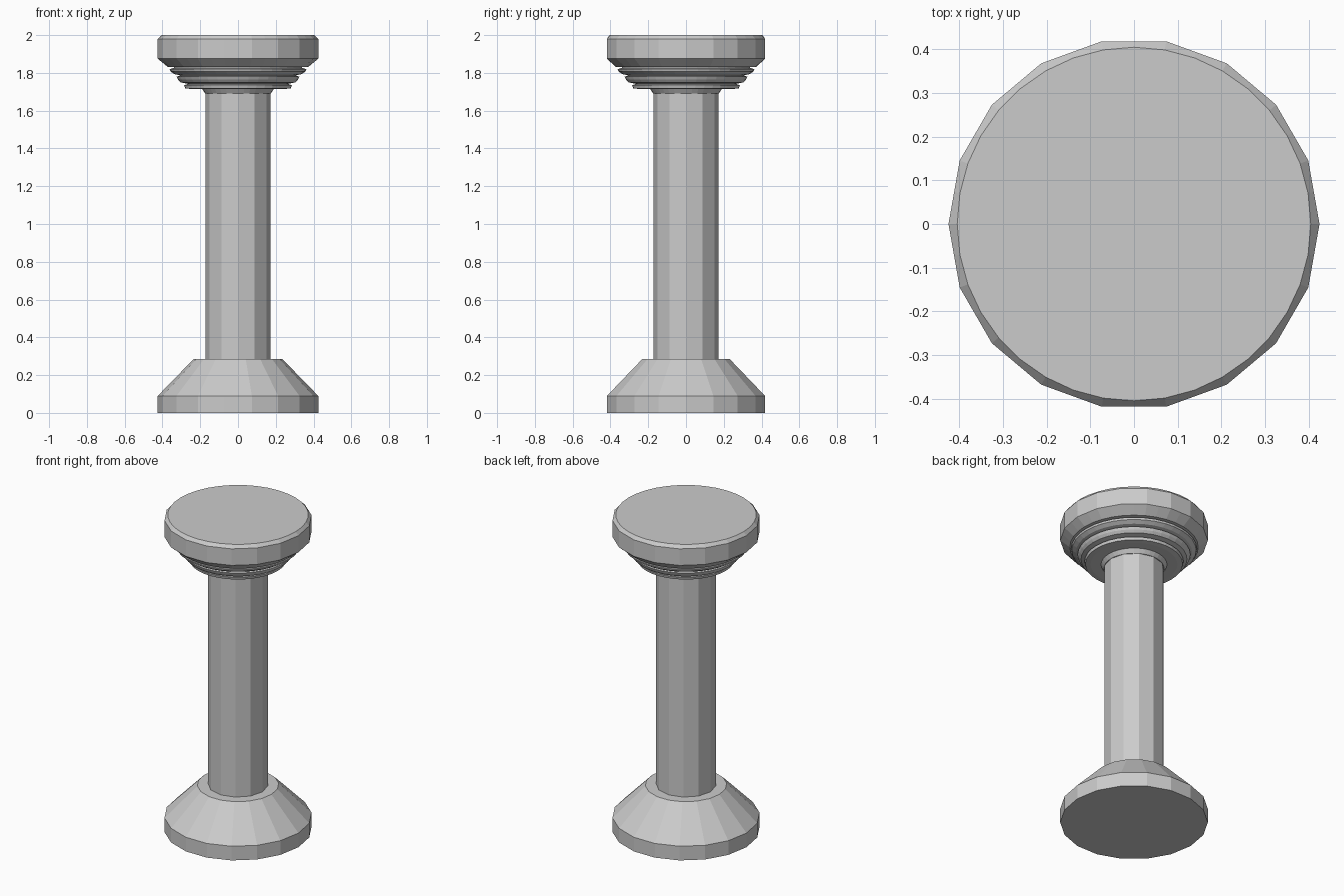
import bpy, bmesh, math

if "Cube" in bpy.data.objects:
    bpy.data.objects.remove(bpy.data.objects["Cube"])


def lathe(name, profile, sides, facets=None):
    """Revolve (radius, z[, round]) points; non-round rings lie on a polygon of `facets` sides."""
    facets = facets or sides
    step = 2 * math.pi / facets
    bm = bmesh.new()
    rings = []
    for point in profile:
        r, z = point[:2]
        is_round = len(point) > 2
        ring = []
        for i in range(sides):
            a = 2 * math.pi * i / sides
            off = (a + 1e-9) % step - step / 2
            rad = r if is_round else r * math.cos(step / 2) / math.cos(off)
            ring.append(bm.verts.new((rad * math.cos(a), rad * math.sin(a), z)))
        rings.append(ring)
    for low, high in zip(rings, rings[1:]):
        for i in range(sides):
            j = (i + 1) % sides
            bm.faces.new((low[i], low[j], high[j], high[i]))
    bm.faces.new(rings[0][::-1])
    bm.faces.new(rings[-1])
    bmesh.ops.recalc_face_normals(bm, faces=bm.faces)
    mesh = bpy.data.meshes.new(name)
    bm.to_mesh(mesh)
    bm.free()
    obj = bpy.data.objects.new(name, mesh)
    bpy.context.collection.objects.link(obj)
    return obj


# Foot: short drum with a sloped shoulder
lathe("base", [(0.425, 0), (0.425, 0.09), (0.235, 0.285)], 18)

# Twelve-sided column
lathe("shaft", [(0.173, 0.28), (0.173, 1.72)], 12)

# Small flare where the column meets the head
lathe("collar", [(0.173, 1.69), (0.19, 1.715), (0.19, 1.73)], 36)

# Stepped mouldings under the head
lathe("stepped_moulding", [
    (0.25, 1.715), (0.28, 1.718), (0.285, 1.735), (0.265, 1.742),
    (0.305, 1.75), (0.318, 1.765), (0.325, 1.78), (0.305, 1.787),
    (0.335, 1.793), (0.358, 1.808), (0.362, 1.82), (0.34, 1.827),
    (0.34, 1.84)], 36)

# Faceted round head with chamfered rims
lathe("head", [
    (0.37, 1.83, True), (0.425, 1.875), (0.425, 1.98), (0.405, 2.0, True)],
    36, facets=18)
